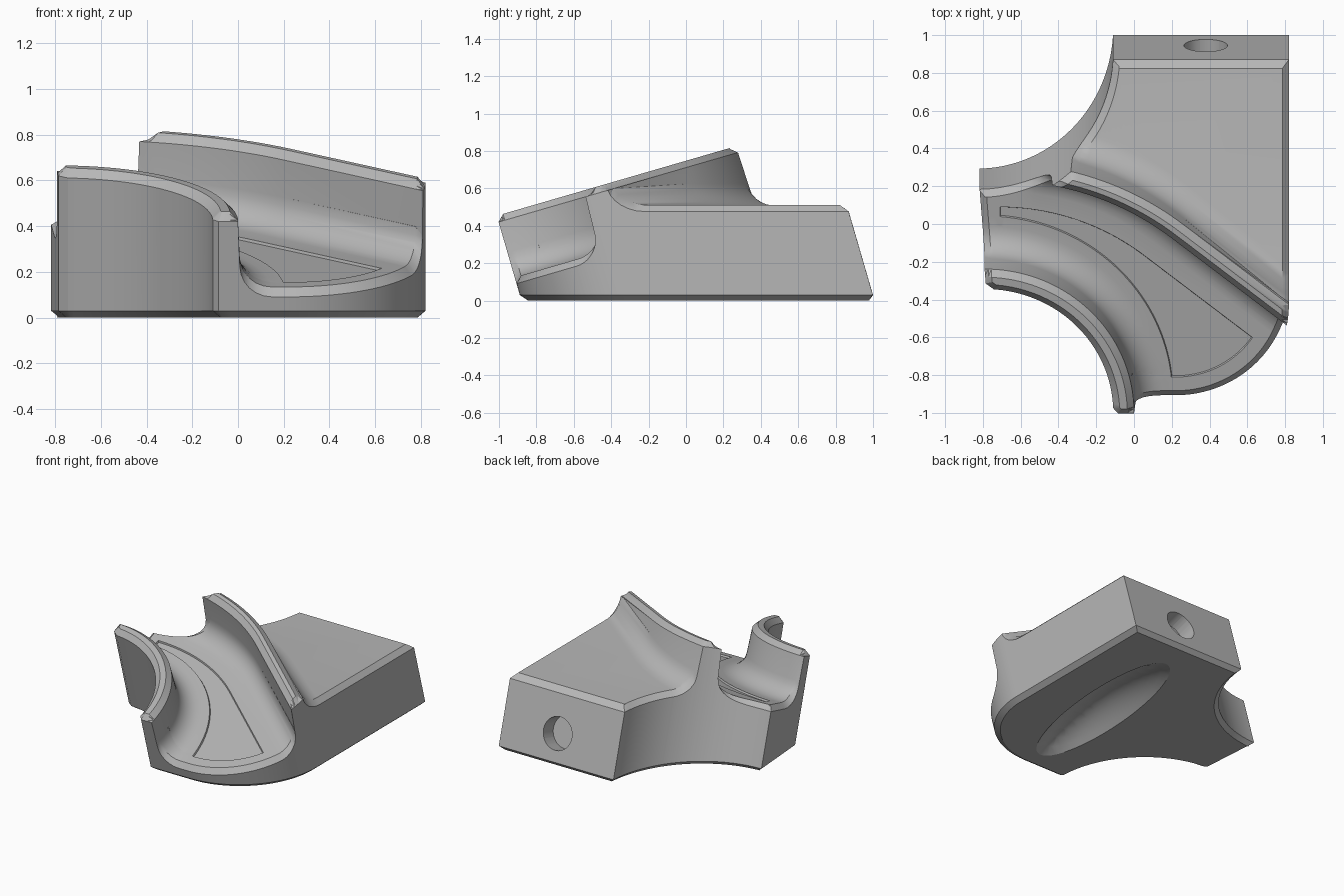
import bpy, bmesh, math
from mathutils import Vector, Matrix
from mathutils.geometry import delaunay_2d_cdt

if "Cube" in bpy.data.objects:
    bpy.data.objects.remove(bpy.data.objects["Cube"])

# The cradle is designed in a frame (u, v, w) tilted about x; world = TILT @ (u, v, w)
ANG = math.radians(16.2)
S, K = math.sin(ANG), math.cos(ANG)
TILT = Matrix.Rotation(ANG, 4, 'X')
TOP, FLOOR, BLOCK_Z = 0.718, 0.375, 0.51     # rim height, channel floor, flat block top
CH, E, THICK = 0.035, 0.008, 0.097           # chamfer, wall draft, outer wall thickness
R_IN, R_BACK = 0.14, 0.12                    # fillet radii
C_IN, RI = Vector((-0.79, -0.84)), 0.79      # inner wall arc
C_FRONT = Vector((0.22, -0.245))             # rounded front lip
N = Vector((0.62, 0.785)).normalized()       # outer wall: arc that runs into a straight line
DIR = Vector((N.y, -N.x))
TAN, RO = Vector((0.2, 0.12)), 1.476
C_OUT = TAN - N * RO


def arc(c, r, a0, a1, step=1.5):
    n = max(2, round(abs(a1 - a0) / step))
    angs = [math.radians(a0 + (a1 - a0) * i / n) for i in range(n + 1)]
    return [Vector((c[0] + r * math.cos(a), c[1] + r * math.sin(a))) for a in angs]


def outer_curve(q):
    a = math.degrees(math.atan2(N.y, N.x))
    return arc(C_OUT, RO + q, 103, a) + [TAN + N * q + DIR * 1.2]


def outer_dist(p):
    d = p - TAN
    return d.dot(N) if d.dot(DIR) > 0 else (p - C_OUT).length - RO


def fillet(d, r):
    d = min(max(d, 0), r)
    return r - math.sqrt(max(0, r * r - (r - d) ** 2))


def inset(poly, c):
    out = []
    for i, p in enumerate(poly):
        a, b = (p - poly[i - 1]).normalized(), (poly[(i + 1) % len(poly)] - p).normalized()
        n1, n2 = Vector((-a.y, a.x)), Vector((-b.y, b.x))
        out.append(p + (n1 + n2) * (c / (1 + n1.dot(n2))))
    return out


# Footprint outline, counter-clockwise
outline = ([Vector((0.82, 0.968))] + arc((-0.83, 1.01), 0.72, -3.3, -89, 2)
           + [Vector((-0.785, -0.13))] + arc(C_IN, 0.68, 86, 2, 2)
           + [Vector((-0.085, -0.845))] + arc(C_FRONT, 0.6, 270, 360, 2))
inner = inset(outline, CH)
SEGS = [(a, outline[(i + 1) % len(outline)]) for i, a in enumerate(outline)]


def nearest(p):
    best = (9, 0, 0)
    for i, (a, b) in enumerate(SEGS):
        d = b - a
        t = min(1, max(0, (p - a).dot(d) / d.length_squared))
        dist = (a + d * t - p).length
        if dist < best[0]:
            best = (dist, i, t)
    return best


def inside(p):
    hit = False
    for a, b in SEGS:
        if (a.y > p.y) != (b.y > p.y) and p.x < a.x + (p.y - a.y) / (b.y - a.y) * (b.x - a.x):
            hit = not hit
    return hit and nearest(p)[0] > 2e-6


# Height of the upper surface at any point of the footprint
def height(p):
    rho, q = (p - C_IN).length - RI, outer_dist(p)
    rim = max(0, CH - nearest(p)[0])
    if rho < E / 2:                                  # inner curved wall
        return TOP - max(rim, CH + rho)
    if q < -E / 2:                                   # channel with shallow floor recess
        m = min(rho - 0.203, -q - 0.235, p.x + 0.71)
        if p.y < C_FRONT.y:
            m = min(m, 0.49 - (p - C_FRONT).length)
        h = FLOOR + max(fillet(rho - E, R_IN), fillet(-q - E, R_IN))
        return h - 0.012 * min(1, max(0, m / 0.004)) - rim
    if q < THICK + E / 2:                            # outer wall
        return TOP - max(rim, CH - q, q - THICK + CH)
    h = (BLOCK_Z - p.y * S) / K + fillet(q - THICK - E, R_BACK)
    return min(TOP - CH, h - rim)                    # flat block behind


# Feature lines that the upper surface must follow
steps = [1 - math.cos(math.radians(a)) for a in range(0, 91, 15)]
lines = [arc(C_IN, RI + r, -6, 96) for r in [-CH, 0, 0.203, 0.207] + [E + R_IN * s for s in steps]]
lines += [outer_curve(q) for q in [0, CH, THICK - CH, THICK, -0.235, -0.239]
          + [-E - R_IN * s for s in steps] + [THICK + E + R_BACK * s for s in steps]]
lines += [arc(C_FRONT, r, 230, 340) for r in (0.49, 0.486)]
lines += [[Vector((u, 0.1)), Vector((u, 0.26))] for u in (-0.71, -0.706)]
lines += [outline + outline[:1], inner + inner[:1]]


def chain(lines, pts, edges):
    for ln in lines:
        base = len(pts)
        pts += ln
        edges += [(base + i, base + i + 1) for i in range(len(ln) - 1)]


pts, edges = [], []
chain(lines, pts, edges)
co, _, tris = delaunay_2d_cdt(pts, edges, [], 0, 1e-5)[:3]
bm = bmesh.new()
used = {}
for t in tris:
    if inside(sum((co[i] for i in t), Vector((0, 0))) / len(t)):
        for i in t:
            if i not in used:
                used[i] = bm.verts.new((co[i].x, co[i].y, height(co[i])))
        bm.faces.new([used[i] for i in t])


# Side walls and bottom chamfer
def grow(edge_list):
    geom = bmesh.ops.extrude_edge_only(bm, edges=edge_list)['geom']
    return ([g for g in geom if isinstance(g, bmesh.types.BMVert)],
            [g for g in geom if isinstance(g, bmesh.types.BMEdge)])


vs, es = grow([e for e in bm.edges if len(e.link_faces) == 1])
for v in vs:
    v.co.z = (0.03 - v.co.y * S) / K
vs, es = grow(es)
for v in vs:
    _, i, t = nearest(v.co.xy)
    p = inner[i].lerp(inner[(i + 1) % len(inner)], t)
    v.co = (p.x, p.y, -p.y * S / K)

# Underside with a long oval scoop
OVAL, HALF_W, HALF_L = Vector((0.29, 0.02)), 0.2, 0.72
TURN = Matrix.Rotation(math.radians(-6), 2)


def oval(r):
    ring = [OVAL + TURN @ Vector((HALF_W * r * math.cos(t), HALF_L * r * math.sin(t)))
            for t in (math.tau * i / 64 for i in range(64))]
    return ring + ring[:1]


def oval_radius2(p):
    d = TURN.transposed() @ (p - OVAL)
    return (d.x / HALF_W) ** 2 + (d.y / HALF_L) ** 2


index = {v: i for i, v in enumerate(vs)}
pts = [v.co.xy for v in vs]
edges = [(index[e.verts[0]], index[e.verts[1]]) for e in es]
chain([oval(k / 8) for k in range(1, 9)], pts, edges)
co, _, tris = delaunay_2d_cdt(pts, edges, [], 1, 1e-6)[:3]
new = [bm.verts.new((p.x, p.y, (0.13 * max(0, 1 - oval_radius2(p)) - p.y * S) / K)) for p in co]
rim_verts = {v for v, p in zip(new, co) if abs(oval_radius2(p) - 1) < 1e-3}
for t in tris:
    bm.faces.new([new[i] for i in t])
for e in bm.edges:
    if e.verts[0] in rim_verts and e.verts[1] in rim_verts:
        e.smooth = False
bmesh.ops.remove_doubles(bm, verts=bm.verts, dist=1e-5)
bmesh.ops.recalc_face_normals(bm, faces=bm.faces)
bm.transform(TILT)


def make_object(name, bm):
    me = bpy.data.meshes.new(name)
    bm.to_mesh(me)
    bm.free()
    ob = bpy.data.objects.new(name, me)
    bpy.context.collection.objects.link(ob)
    return ob


cradle = make_object("tilted_cradle", bm)
grey = bpy.data.materials.new("plain grey")
grey.diffuse_color = (0.47, 0.47, 0.47, 1)
grey.use_nodes = True
grey.node_tree.nodes["Principled BSDF"].inputs["Base Color"].default_value = grey.diffuse_color
cradle.data.materials.append(grey)

# Blind round hole in the back face
bm = bmesh.new()
place = TILT @ Matrix.Translation((0.38, 0.948, -0.055)) @ Matrix.Rotation(math.pi / 2, 4, 'X')
bmesh.ops.create_cone(bm, cap_ends=True, segments=48, radius1=0.115, radius2=0.115,
                      depth=0.2, matrix=place)
cutter = make_object("hole_cutter", bm)
cutter.hide_render = True
cut = cradle.modifiers.new("hole", 'BOOLEAN')
cut.operation, cut.solver, cut.object = 'DIFFERENCE', 'EXACT', cutter
bpy.context.view_layer.objects.active = cradle
cradle.select_set(True)
bpy.ops.object.modifier_apply(modifier="hole")
bpy.data.objects.remove(cutter)
bpy.ops.object.shade_smooth_by_angle(angle=math.radians(30))
